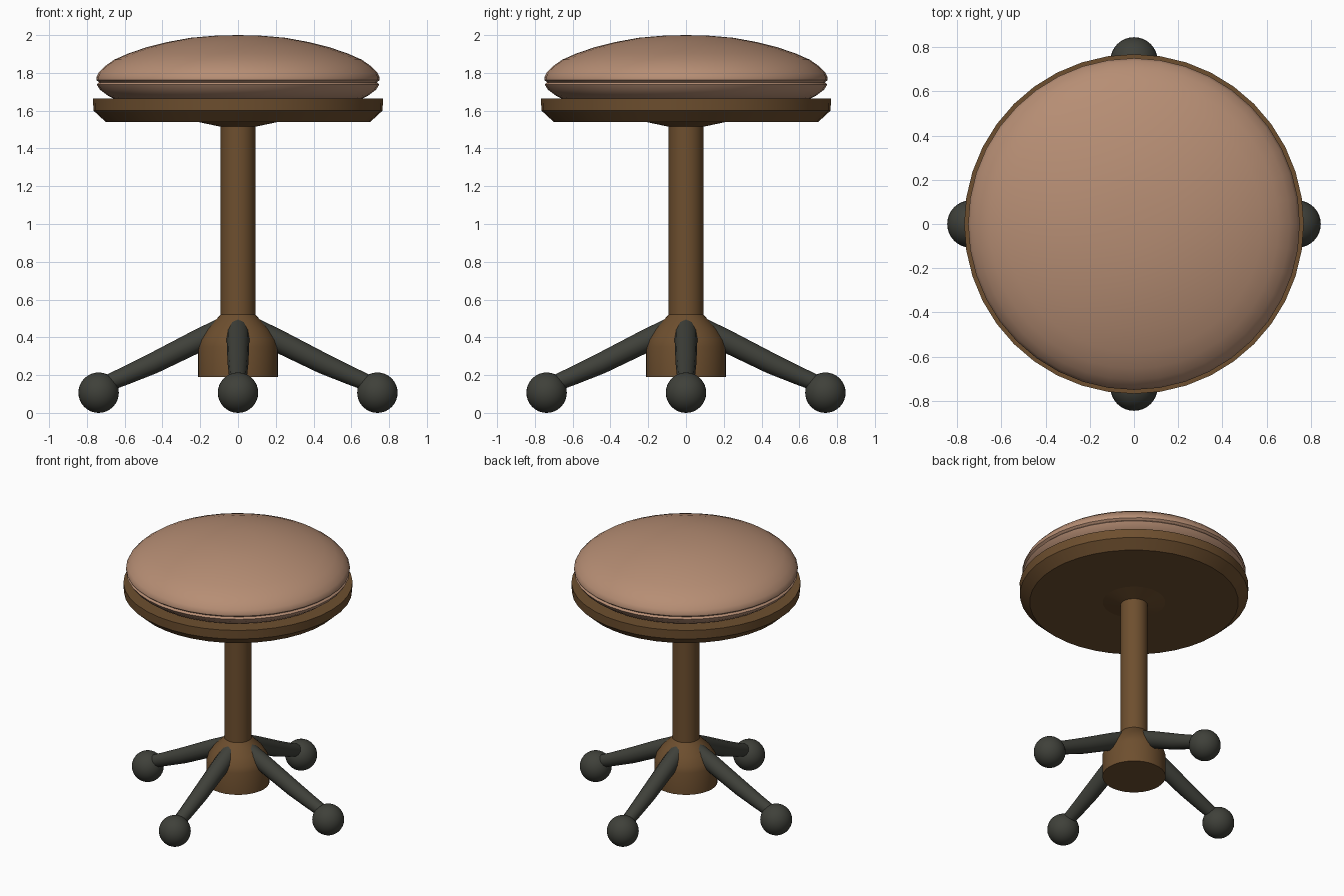
import bpy, bmesh, math
from mathutils import Vector

if "Cube" in bpy.data.objects:
    bpy.data.objects.remove(bpy.data.objects["Cube"])


def material(name, rgb):
    m = bpy.data.materials.new(name)
    m.diffuse_color = (*rgb, 1)
    m.use_nodes = True
    m.node_tree.nodes["Principled BSDF"].inputs["Base Color"].default_value = m.diffuse_color
    return m


leather = material("tan leather", (0.47, 0.27, 0.175))
wood = material("brown wood", (0.155, 0.078, 0.028))
metal = material("dark metal", (0.05, 0.052, 0.042))


def finish(obj, mat, angle=35):
    obj.data.materials.append(mat)
    bpy.ops.object.select_all(action='DESELECT')
    obj.select_set(True)
    bpy.context.view_layer.objects.active = obj
    bpy.ops.object.shade_smooth_by_angle(angle=math.radians(angle))


def lathe(name, profile, mat, segments=32):
    """Spin a list of (radius, z) points around the z axis, bottom to top."""
    bm = bmesh.new()
    verts = [bm.verts.new((r, 0, z)) for r, z in profile]
    edges = [bm.edges.new(pair) for pair in zip(verts, verts[1:])]
    bmesh.ops.spin(bm, geom=verts + edges, cent=(0, 0, 0), axis=(0, 0, 1),
                   angle=math.tau, steps=segments, use_duplicate=False)
    bmesh.ops.remove_doubles(bm, verts=bm.verts, dist=1e-4)
    bmesh.ops.recalc_face_normals(bm, faces=bm.faces)
    mesh = bpy.data.meshes.new(name)
    bm.to_mesh(mesh)
    bm.free()
    obj = bpy.data.objects.new(name, mesh)
    bpy.context.collection.objects.link(obj)
    finish(obj, mat)
    return obj


# padded cushion with a seam groove around its widest part
lathe("cushion", [(0, 1.655), (0.64, 1.655), (0.69, 1.68), (0.73, 1.71), (0.748, 1.738),
                  (0.735, 1.75), (0.75, 1.762), (0.75, 1.775), (0.738, 1.80), (0.705, 1.835),
                  (0.655, 1.87), (0.58, 1.903), (0.48, 1.937), (0.37, 1.964),
                  (0.25, 1.986), (0.12, 1.997), (0, 2.0)], leather, 40)

# wooden seat plate with chamfered lower edge
lathe("seat_plate", [(0, 1.54), (0.70, 1.54), (0.765, 1.60), (0.768, 1.665), (0, 1.665)],
      wood, 40)

# collar under the plate, column and hub
lathe("column", [(0, 0.19), (0.212, 0.19), (0.212, 0.35), (0.20, 0.39), (0.165, 0.445),
                 (0.12, 0.49), (0.092, 0.52), (0.092, 1.515), (0.21, 1.54), (0, 1.54)], wood)

# four legs, each a gently curved rod ending in a ball foot
for i, side in enumerate(("right", "back", "left", "front")):
    a = i * math.pi / 2
    d = Vector((math.cos(a), math.sin(a), 0))
    curve = bpy.data.curves.new(side + "_leg", 'CURVE')
    curve.dimensions = '3D'
    curve.bevel_depth = 0.06
    curve.bevel_resolution = 4
    curve.use_fill_caps = True
    path = [(0.06, 0.455, 1), (0.21, 0.382, 1), (0.45, 0.262, 0.92), (0.60, 0.195, 0.8),
            (0.72, 0.145, 0.7)]
    spline = curve.splines.new('POLY')
    spline.points.add(len(path) - 1)
    for p, (r, z, s) in zip(spline.points, path):
        p.co = (d.x * r, d.y * r, z, 1)
        p.radius = s
    leg = bpy.data.objects.new(side + "_leg", curve)
    bpy.context.collection.objects.link(leg)
    bpy.ops.object.select_all(action='DESELECT')
    leg.select_set(True)
    bpy.context.view_layer.objects.active = leg
    bpy.ops.object.convert(target='MESH')
    finish(bpy.context.object, metal, 40)

    bpy.ops.mesh.primitive_uv_sphere_add(segments=32, ring_count=16, radius=0.107,
                                         location=(d.x * 0.738, d.y * 0.738, 0.107))
    foot = bpy.context.object
    foot.name = side + "_foot"
    finish(foot, metal)
